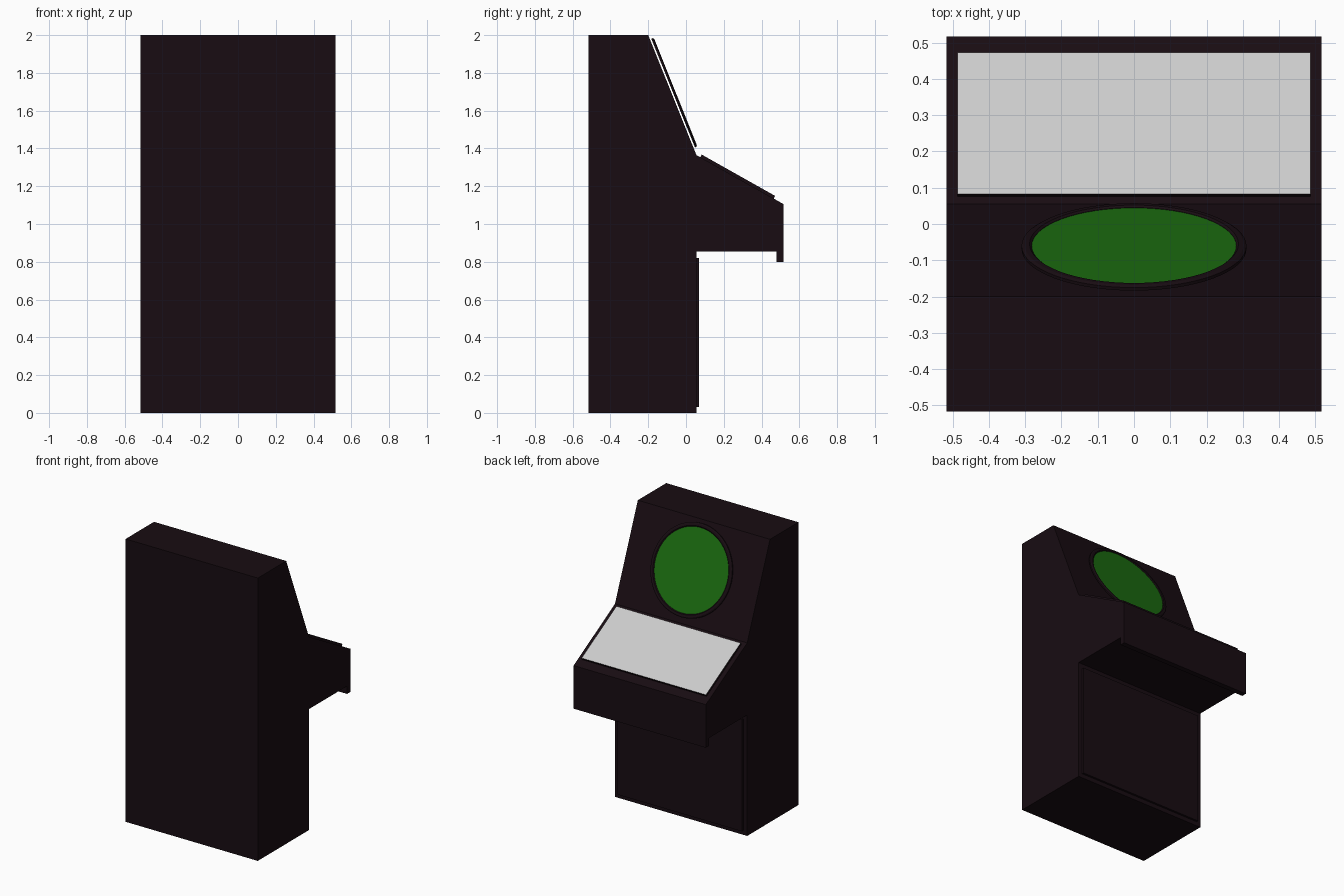
import bpy, bmesh
from math import sin, cos, pi
from mathutils import Vector, Matrix

if "Cube" in bpy.data.objects:
    bpy.data.objects.remove(bpy.data.objects["Cube"])


def material(name, rgb):
    m = bpy.data.materials.new(name)
    m.diffuse_color = (*rgb, 1)
    m.use_nodes = True
    m.node_tree.nodes["Principled BSDF"].inputs["Base Color"].default_value = m.diffuse_color
    return m


DARK = material("dark_cabinet", (0.009, 0.0037, 0.006))
GREEN = material("screen_green", (0.011, 0.15, 0.005))
GREY = material("panel_grey", (0.8, 0.8, 0.8))


def finish(name, bm, *mats):
    bmesh.ops.recalc_face_normals(bm, faces=bm.faces)
    me = bpy.data.meshes.new(name)
    bm.to_mesh(me)
    bm.free()
    ob = bpy.data.objects.new(name, me)
    bpy.context.collection.objects.link(ob)
    for m in mats:
        me.materials.append(m)
    return ob


def extrude_profile(name, pts, half):
    """Extrude a (y, z) profile across the width."""
    bm = bmesh.new()
    face = bm.faces.new([bm.verts.new((-half, y, z)) for y, z in pts])
    ext = bmesh.ops.extrude_face_region(bm, geom=[face])
    bmesh.ops.translate(bm, vec=(2 * half, 0, 0),
                        verts=[v for v in ext["geom"] if isinstance(v, bmesh.types.BMVert)])
    return finish(name, bm, DARK)


def lathe(name, pts, mat, frame, steps=64):
    """Spin an (r, height) profile about the local z axis, then place it."""
    bm = bmesh.new()
    rings = [[bm.verts.new((r * cos(2 * pi * i / steps), r * sin(2 * pi * i / steps), h))
              for i in range(steps)] for r, h in pts]
    for k in range(len(rings)):
        a, b = rings[k], rings[(k + 1) % len(rings)]
        for i in range(steps):
            j = (i + 1) % steps
            bm.faces.new((a[i], a[j], b[j], b[i]))
    ob = finish(name, bm, mat)
    ob.matrix_world = frame
    return ob


def slope_frame(p, q, t=0.5):
    """Frame on the slope p-q (y, z): local y runs along it, local z points out."""
    a, b = Vector((0, *p)), Vector((0, *q))
    x = Vector((1, 0, 0))
    y = (b - a).normalized()
    n = x.cross(y)
    if n.z < 0:
        y, n = -y, -n
    m = Matrix((x, y, n)).transposed().to_4x4()
    m.translation = a.lerp(b, t)
    return m


# Cabinet body with overhanging console and front lip
E = 0.517
SCREEN_TOP, KNEE, NOSE = (-0.2, 2.0), (0.055, 1.365), (E, 1.105)
extrude_profile("cabinet_body", [
    (-E, 0), (-E, 2.0), SCREEN_TOP, KNEE, NOSE,
    (E, 0.80), (0.48, 0.80), (0.48, 0.855), (0.055, 0.855), (0.055, 0)], E)

# Lower front panel
extrude_profile("lower_panel", [(0.05, 0.03), (0.05, 0.82), (0.07, 0.82), (0.07, 0.03)], 0.487)

# Console panel: dark slab with a grey top
bm = bmesh.new()
bmesh.ops.create_cube(bm, size=1)
bmesh.ops.scale(bm, vec=(0.972, 0.446, 0.022), verts=bm.verts)
bmesh.ops.translate(bm, vec=(0, 0, 0.005), verts=bm.verts)
bm.faces.ensure_lookup_table()
max(bm.faces, key=lambda f: f.calc_center_median().z).material_index = 1
panel = finish("console_panel", bm, DARK, GREY)
panel.matrix_world = slope_frame(KNEE, NOSE, 0.465)

# Round screen: stand-off bezel ring and green disc
face = slope_frame(SCREEN_TOP, KNEE, 0.488)
bezel = lathe("screen_bezel", [(0.31, 0.008), (0.31, 0.017), (0.302, 0.022),
                               (0.288, 0.022), (0.282, 0.017), (0.282, 0.008)], DARK, face)
bm = bmesh.new()
bmesh.ops.create_circle(bm, cap_ends=True, segments=64, radius=0.282)
bmesh.ops.translate(bm, vec=(0, 0, 0.016), verts=bm.verts)
screen = finish("screen", bm, GREEN)
if screen.data.polygons[0].normal.z < 0:
    screen.data.flip_normals()
screen.matrix_world = face
